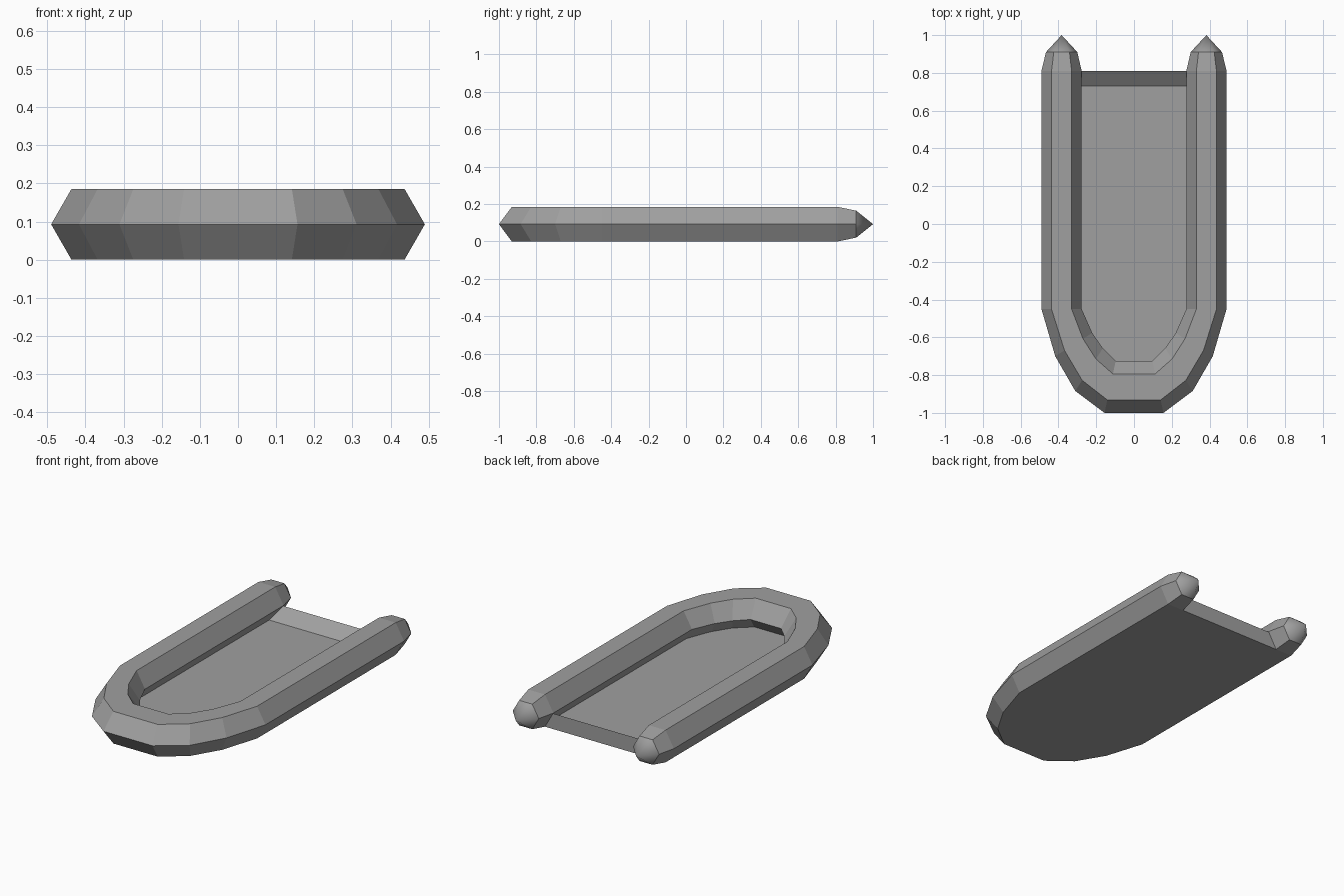
import bpy, bmesh, math
from mathutils import Vector

cube = bpy.data.objects.get("Cube")
if cube:
    bpy.data.objects.remove(cube, do_unlink=True)

grey = bpy.data.materials.new("rubber_grey")
grey.use_nodes = True
grey.diffuse_color = (0.35, 0.35, 0.35, 1)
grey.node_tree.nodes["Principled BSDF"].inputs["Base Color"].default_value = (0.35, 0.35, 0.35, 1)

RADIUS = 0.107
MID = RADIUS * math.sin(math.pi / 3)   # height of the tube's centre line
SIDES = 6


def finish(name, bm):
    bmesh.ops.recalc_face_normals(bm, faces=bm.faces)
    mesh = bpy.data.meshes.new(name)
    bm.to_mesh(mesh)
    bm.free()
    mesh.materials.append(grey)
    obj = bpy.data.objects.new(name, mesh)
    bpy.context.collection.objects.link(obj)
    return obj


def prism(name, outline, depth):
    """Extrude a closed flat outline along a vector."""
    bm = bmesh.new()
    face = bm.faces.new([bm.verts.new(p) for p in outline])
    new = bmesh.ops.extrude_face_region(bm, geom=[face])["geom"]
    bmesh.ops.translate(bm, vec=depth, verts=[v for v in new if isinstance(v, bmesh.types.BMVert)])
    return finish(name, bm)


# Outer and inner corner of each tube section, left side from stern to bow
half = [
    ((0.466, 0.91), (0.300, 0.91)),
    ((0.490, 0.81), (0.277, 0.81)),
    ((0.490, -0.45), (0.277, -0.45)),
    ((0.417, -0.70), (0.221, -0.577)),
    ((0.311, -0.884), (0.165, -0.658)),
    ((0.156, -1.0), (0.097, -0.725)),
]
half = [(Vector((*o, MID)), Vector((*i, MID))) for o, i in half]
mirror_x = Vector((-1, 1, 1))
sections = half + [(o * mirror_x, i * mirror_x) for o, i in reversed(half)]

# Hexagonal tube swept round the bow, with pointed stern ends
bm = bmesh.new()
rings = []
for n, (outer, inner) in enumerate(sections):
    centre, arm = (outer + inner) / 2, (outer - inner) / 2
    rise = arm.length if n in (0, len(sections) - 1) else RADIUS
    angles = [math.tau * k / SIDES for k in range(SIDES)]
    rings.append([bm.verts.new(centre + arm * math.cos(a) + Vector((0, 0, rise * math.sin(a))))
                  for a in angles])
for a, b in zip(rings, rings[1:]):
    for k in range(SIDES):
        j = (k + 1) % SIDES
        bm.faces.new((a[k], a[j], b[j], b[k]))
for ring, (outer, inner) in ((rings[0], sections[0]), (rings[-1], sections[-1])):
    tip = (outer + inner) / 2
    tip.y = 1.0
    apex = bm.verts.new(tip)
    for k in range(SIDES):
        j = (k + 1) % SIDES
        cone = bm.faces.new((ring[k], ring[j], apex))
        cone.smooth = True
        bm.edges.get((ring[k], ring[j])).smooth = False
finish("side_tube", bm)

# Flat floor between the tubes, meeting their lower inner edges
outline = []
for outer, inner in sections[1:-1]:
    p = outer.lerp(inner, 0.75)
    outline.append((p.x, p.y, 0))
prism("floor", outline, (0, 0, 0.03))

# Wedge-shaped sill across the stern
width = half[1][0].lerp(half[1][1], 0.75).x
profile = [(0.73, 0.03), (0.81, MID - 0.003), (0.81, 0.0), (0.73, 0.0)]
prism("stern_sill", [(-width, y, z) for y, z in profile], (2 * width, 0, 0))
